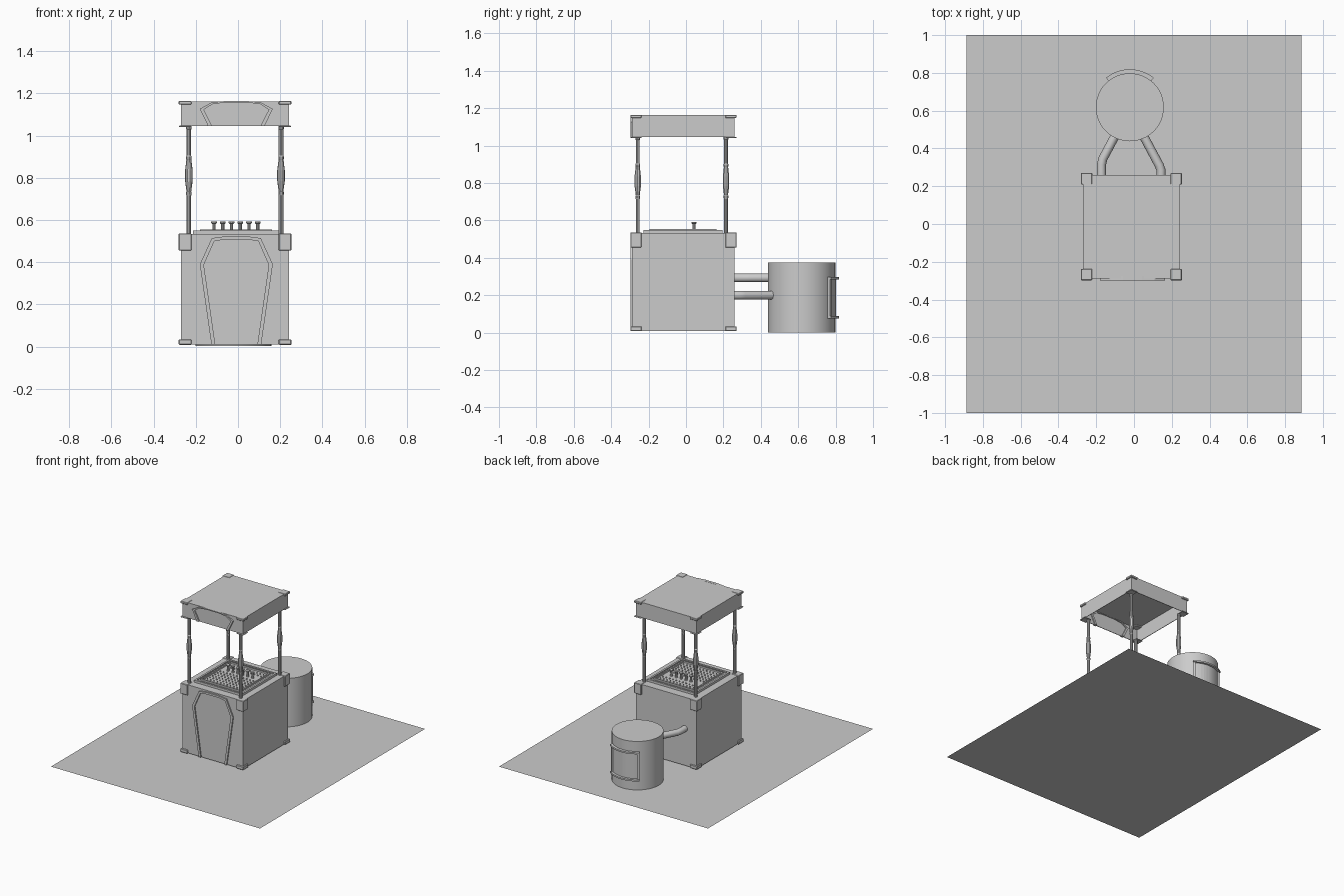
import bpy, bmesh
from math import sin, cos, pi, radians
from mathutils import Vector

if "Cube" in bpy.data.objects:
    bpy.data.objects.remove(bpy.data.objects["Cube"])

CX, CY = -0.014, -0.014          # centre of the stand
HX, HY = 0.257, 0.274            # half width / depth of the stand


def finish(bm, name, smooth=False):
    bmesh.ops.recalc_face_normals(bm, faces=bm.faces)
    me = bpy.data.meshes.new(name)
    bm.to_mesh(me)
    bm.free()
    ob = bpy.data.objects.new(name, me)
    bpy.context.collection.objects.link(ob)
    if smooth:
        bpy.ops.object.select_all(action='DESELECT')
        ob.select_set(True)
        bpy.context.view_layer.objects.active = ob
        bpy.ops.object.shade_smooth_by_angle(angle=radians(35))
    return ob


def add_box(bm, x0, x1, y0, y1, z0, z1):
    v = bmesh.ops.create_cube(bm, size=1)['verts']
    for p in v:
        p.co = Vector((x0 if p.co.x < 0 else x1, y0 if p.co.y < 0 else y1,
                       z0 if p.co.z < 0 else z1))


def box(name, *lims):
    bm = bmesh.new()
    add_box(bm, *lims)
    return finish(bm, name)


def prism(name, pts, direction):
    """Extrude a closed outline along a direction."""
    bm = bmesh.new()
    f = bm.faces.new([bm.verts.new(p) for p in pts])
    r = bmesh.ops.extrude_face_region(bm, geom=[f], use_keep_orig=True)
    for g in r['geom']:
        if isinstance(g, bmesh.types.BMVert):
            g.co += Vector(direction)
    return finish(bm, name)


def add_lathe(bm, profile, x, y, n):
    """Revolve (radius, z) pairs, capped at both ends."""
    rings = [[bm.verts.new((x + r * cos(2 * pi * i / n), y + r * sin(2 * pi * i / n), z))
              for i in range(n)] for r, z in profile]
    for a, b in zip(rings, rings[1:]):
        for i in range(n):
            j = (i + 1) % n
            bm.faces.new((a[i], a[j], b[j], b[i]))
    bm.faces.new(rings[0][::-1])
    bm.faces.new(rings[-1])


def corners(name, z0, z1, out=0.010, size=0.06):
    """Four corner blocks around the stand footprint."""
    bm = bmesh.new()
    for sx in (-1, 1):
        for sy in (-1, 1):
            ex, ey = CX + sx * (HX + out), CY + sy * (HY + out)
            xs, ys = sorted((ex, ex - sx * size)), sorted((ey, ey - sy * size))
            add_box(bm, *xs, *ys, z0, z1)
    ob = finish(bm, name)
    m = ob.modifiers.new('soft_edges', 'BEVEL')
    m.width = 0.003
    m.segments = 1
    return ob


def trim(name, left_outer, left_inner, depth):
    """Raised trim band, left half mirrored about the panel axis."""
    ax = -0.008
    full = lambda h: [(ax - x, z) for x, z in h] + [(ax + x, z) for x, z in reversed(h)]
    pts = full(left_outer) + full(left_inner)[::-1]
    return prism(name, [(x, -0.298, z) for x, z in pts], (0, depth, 0))


# Ground sheet
bm = bmesh.new()
bm.faces.new([bm.verts.new(p) for p in
              ((-0.887, -1, 0), (0.887, -1, 0), (0.887, 1, 0), (-0.887, 1, 0))])
finish(bm, "ground_sheet")

# Cabinet, corner blocks and front panel trim
x0, x1, y0, y1 = CX - HX, CX + HX, CY - HY, CY + HY
box("cabinet", x0, x1, y0, y1, 0.01, 0.533)
corners("cabinet_top_corners", 0.455, 0.536)
corners("cabinet_feet", 0.008, 0.034)
trim("cabinet_panel_trim",
     [(0.118, 0.01), (0.173, 0.39), (0.116, 0.514), (0.05, 0.523)],
     [(0.100, 0.01), (0.154, 0.387), (0.104, 0.500), (0.05, 0.508)], 0.015)

# Canopy: hollow, open at the bottom
T = 0.004
box("canopy_top", x0, x1, y0, y1, 1.158, 1.163)
bm = bmesh.new()
add_box(bm, x0, x1, y0, y0 + T, 1.045, 1.16)
add_box(bm, x0, x1, y1 - T, y1, 1.045, 1.16)
add_box(bm, x0, x0 + T, y0, y1, 1.045, 1.16)
add_box(bm, x1 - T, x1, y0, y1, 1.045, 1.16)
finish(bm, "canopy_walls")
corners("canopy_top_corners", 1.148, 1.165)
corners("canopy_bottom_corners", 1.040, 1.047)
trim("canopy_panel_trim",
     [(0.134, 1.046), (0.173, 1.127), (0.116, 1.158), (0.05, 1.164)],
     [(0.115, 1.046), (0.154, 1.123), (0.112, 1.150), (0.05, 1.157)], 0.022)

# Turned posts
post = [(0.011, 0.53), (0.011, 0.715), (0.013, 0.72), (0.013, 0.732), (0.011, 0.735),
        (0.018, 0.785), (0.018, 0.835), (0.012, 0.885), (0.013, 0.89), (0.013, 0.90),
        (0.011, 0.905), (0.011, 1.03), (0.013, 1.032), (0.013, 1.045)]
bm = bmesh.new()
for px in (-0.233, 0.204):
    for py in (-0.258, 0.214):
        add_lathe(bm, post, px, py, 10)
finish(bm, "posts")

# Game board with raised double rim
bx0, bx1, by0, by1 = -0.213, 0.193, -0.228, 0.195
box("board_base", bx0, bx1, by0, by1, 0.53, 0.543)


def rim(name, inset, w, z):
    a, b, c, d = bx0 + inset, bx1 - inset, by0 + inset, by1 - inset
    bm = bmesh.new()
    add_box(bm, a, b, c, c + w, 0.535, z)
    add_box(bm, a, b, d - w, d, 0.535, z)
    add_box(bm, a, a + w, c + w, d - w, 0.535, z)
    add_box(bm, b - w, b, c + w, d - w, 0.535, z)
    finish(bm, name)


rim("board_outer_rim", 0.0, 0.014, 0.550)
rim("board_inner_rim", 0.032, 0.010, 0.555)

# Rows of studs
bm = bmesh.new()
for i in range(11):
    for j in range(10):
        sx = -0.01 + (i - 5) * 0.028
        sy = -0.016 + (j - 4.5) * 0.031
        if abs(sy - 0.043) > 0.02:
            add_lathe(bm, [(0.005, 0.54), (0.005, 0.548), (0.003, 0.552)], sx, sy, 6)
finish(bm, "board_studs")

# Six flared pegs
bm = bmesh.new()
for i in range(6):
    add_lathe(bm, [(0.010, 0.543), (0.008, 0.555), (0.008, 0.580), (0.014, 0.586),
                   (0.014, 0.592)], -0.114 + i * 0.0415, 0.043, 10)
finish(bm, "pegs", True)

# Boiler drum
BX, BY, BR = -0.022, 0.618, 0.180
bm = bmesh.new()
add_lathe(bm, [(BR, 0.002), (BR, 0.374)], BX, BY, 48)
finish(bm, "boiler_drum", True)


def arc_plate(name, a0, a1, r0, r1, z, h, n=10):
    """Curved plate hugging the drum, angles measured from +y."""
    ang = [radians(a0 + (a1 - a0) * i / n) for i in range(n + 1)]
    ring = lambda r, seq: [(BX + r * sin(a), BY + r * cos(a), z) for a in seq]
    return prism(name, ring(r1, ang) + ring(r0, ang[::-1]), (0, 0, h))


# Boiler door and frame
arc_plate("boiler_door", -36, 36, 0.17, 0.184, 0.09, 0.2)
arc_plate("door_top_rail", -39, 39, 0.17, 0.201, 0.285, 0.012)
arc_plate("door_bottom_rail", -39, 39, 0.17, 0.201, 0.077, 0.012)
for s, side in ((-1, "left"), (1, "right")):
    arc_plate("door_" + side + "_stile", s * 34, s * 39, 0.17, 0.194, 0.08, 0.212, 2)


def pipe(name, pts, z):
    cu = bpy.data.curves.new(name, 'CURVE')
    cu.dimensions = '3D'
    cu.bevel_depth = 0.024
    cu.bevel_resolution = 3
    cu.use_fill_caps = True
    sp = cu.splines.new('POLY')
    sp.points.add(len(pts) - 1)
    for p, (x, y) in zip(sp.points, pts):
        p.co = (x, y, z, 1)
    ob = bpy.data.objects.new(name, cu)
    bpy.context.collection.objects.link(ob)


# Bent pipes from boiler to cabinet
pipe("upper_pipe", [(-0.172, 0.24), (-0.172, 0.315), (-0.165, 0.345), (-0.085, 0.495)], 0.293)
pipe("lower_pipe", [(0.143, 0.24), (0.143, 0.285), (0.134, 0.31), (0.035, 0.495)], 0.2)
